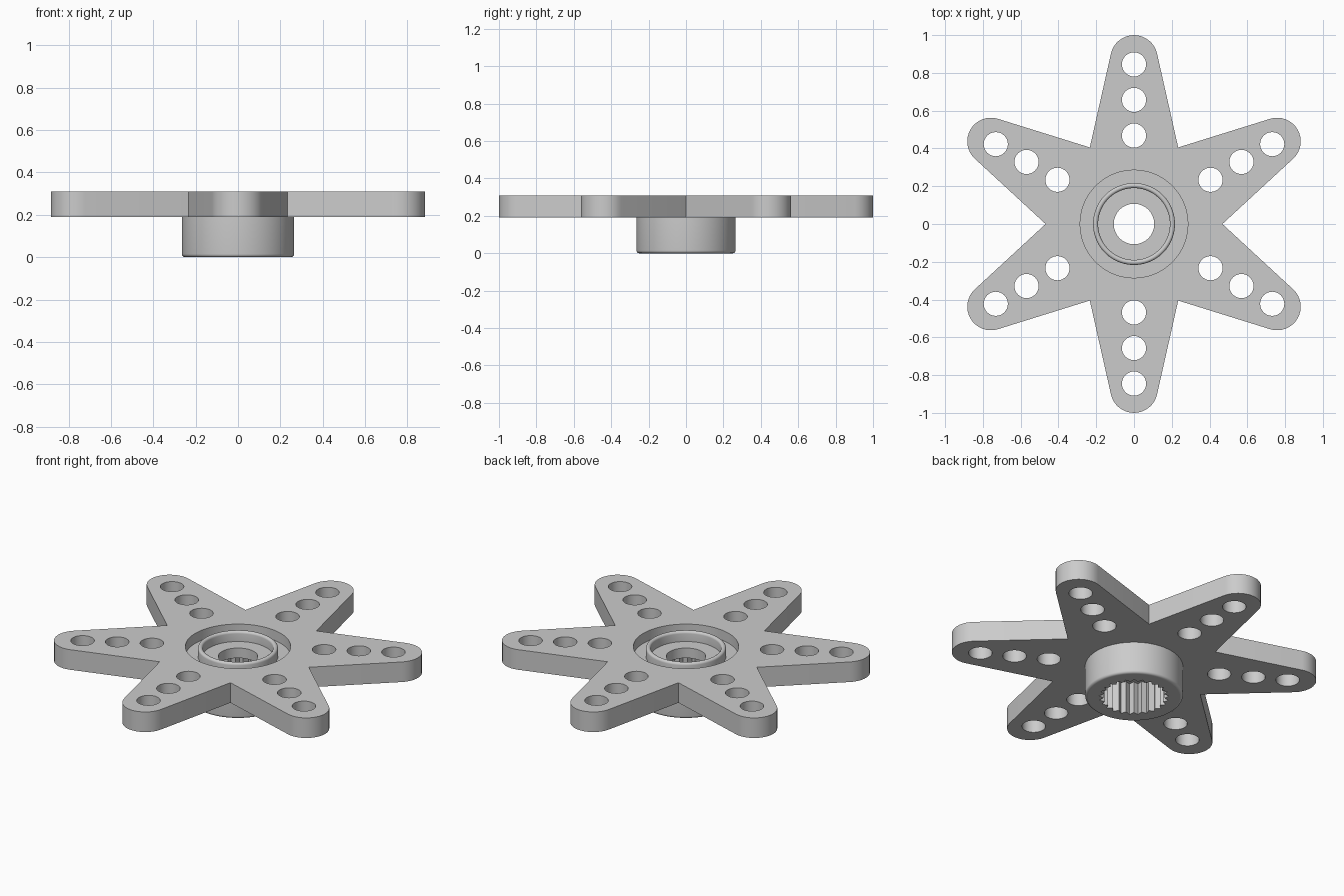
import bpy, bmesh
from math import sin, cos, pi, radians

cube = bpy.data.objects.get("Cube")
if cube:
    bpy.data.objects.remove(cube, do_unlink=True)

grey = bpy.data.materials.new("light grey")
grey.use_nodes = True
grey.diffuse_color = (0.6, 0.6, 0.6, 1)
grey.node_tree.nodes["Principled BSDF"].inputs["Base Color"].default_value = (0.6, 0.6, 0.6, 1)


def polar(r, a, cx=0, cy=0):
    return (cx + r * cos(a), cy + r * sin(a))


def circle(r, cx=0, cy=0, n=48):
    return [polar(r, 2 * pi * i / n, cx, cy) for i in range(n)]


def finish(obj):
    """Weld, orient and smooth a mesh object."""
    bm = bmesh.new()
    bm.from_mesh(obj.data)
    bmesh.ops.remove_doubles(bm, verts=bm.verts, dist=0.0001)
    bmesh.ops.recalc_face_normals(bm, faces=bm.faces)
    bm.to_mesh(obj.data)
    bm.free()
    obj.data.materials.clear()
    obj.data.materials.append(grey)
    bpy.ops.object.select_all(action='DESELECT')
    obj.select_set(True)
    bpy.context.view_layer.objects.active = obj
    bpy.ops.object.shade_smooth_by_angle(angle=radians(30))


def slab(name, loops, z0, z1):
    """Extrude an outline with holes between two heights."""
    curve = bpy.data.curves.new(name, 'CURVE')
    curve.dimensions = '2D'
    curve.fill_mode = 'BOTH'
    curve.extrude = (z1 - z0) / 2
    for loop in loops:
        spline = curve.splines.new('POLY')
        spline.points.add(len(loop) - 1)
        for p, (x, y) in zip(spline.points, loop):
            p.co = (x, y, 0, 1)
        spline.use_cyclic_u = True
    obj = bpy.data.objects.new(name, curve)
    bpy.context.collection.objects.link(obj)
    bpy.ops.object.select_all(action='DESELECT')
    obj.select_set(True)
    bpy.context.view_layer.objects.active = obj
    bpy.ops.object.convert(target='MESH')
    obj = bpy.context.view_layer.objects.active
    for v in obj.data.vertices:
        v.co.z += (z0 + z1) / 2
    finish(obj)
    return obj


def lathe(name, profile, n=96):
    """Spin an (r, z) profile around the z axis."""
    bm = bmesh.new()
    verts = [bm.verts.new((r, 0, z)) for r, z in profile]
    edges = [bm.edges.new(pair) for pair in zip(verts, verts[1:])]
    bmesh.ops.spin(bm, geom=verts + edges, axis=(0, 0, 1), cent=(0, 0, 0),
                   angle=2 * pi, steps=n, use_merge=True)
    mesh = bpy.data.meshes.new(name)
    bm.to_mesh(mesh)
    bm.free()
    obj = bpy.data.objects.new(name, mesh)
    bpy.context.collection.objects.link(obj)
    finish(obj)
    return obj


BOTTOM, TOP, FLOOR = 0.19, 0.31, 0.25
RECESS, HUB, BORE = 0.285, 0.265, 0.107

# Six-armed plate with rounded tips, screw holes and a central opening
outline, holes = [], [circle(RECESS, n=96)]
tip, tip_r, flank = 0.875, 0.125, radians(77)
for k in range(6):
    arm = pi / 6 + k * pi / 3
    cx, cy = polar(tip, arm)
    outline += [polar(tip_r, arm + flank * (i / 8 - 1), cx, cy) for i in range(17)]
    outline.append(polar(0.468, arm + pi / 6))
    holes += [circle(0.064, *polar(d, arm), n=32) for d in (0.468, 0.657, 0.845)]
slab("star_plate", [outline] + holes, BOTTOM, TOP)

# Hub: outer wall, recessed floor, raised collar with rounded lip, screw bore
mid, half = 0.2035, 0.0135
lip = [(mid + half * cos(a), TOP - half + half * sin(a))
       for a in (pi * i / 8 for i in range(9))]
foot = [(HUB - 0.015 + 0.015 * cos(a), 0.015 - 0.015 * sin(a))
        for a in (pi / 2 * i / 5 for i in range(6))]
lathe("hub_and_collar",
      foot[::-1] + [(HUB, BOTTOM), (RECESS, BOTTOM), (RECESS, FLOOR),
                    (mid + half, FLOOR)] + lip +
      [(mid - half, FLOOR), (BORE, FLOOR), (BORE, BOTTOM), (0.2, BOTTOM)])

# Splined socket inside the hub
teeth = 25
spline_loop = [polar(0.19 if i % 2 else 0.166, pi * i / teeth) for i in range(2 * teeth)]
slab("splined_socket", [circle(HUB - 0.015, n=96), spline_loop], 0, BOTTOM)
